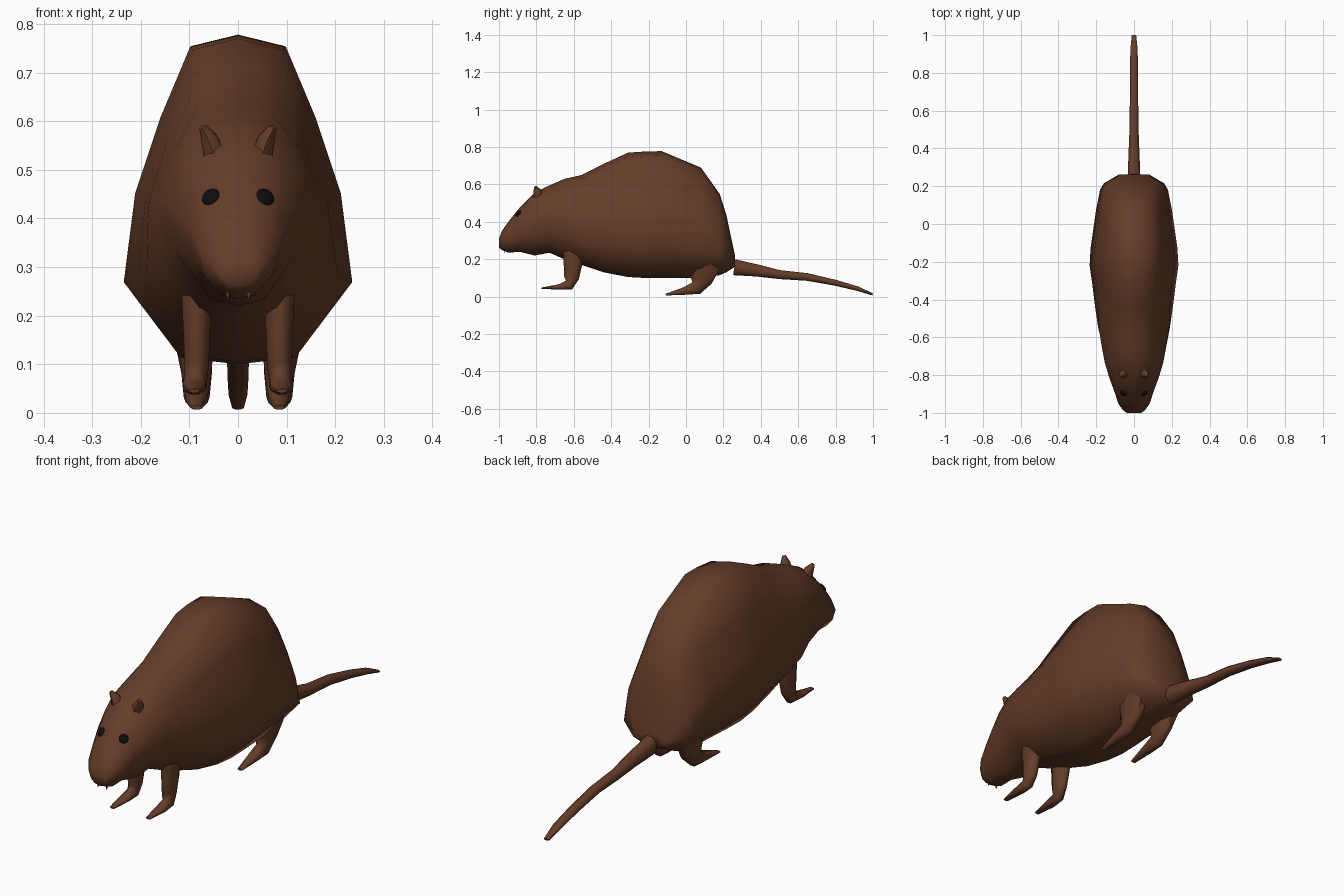
import bpy, bmesh, math
from mathutils import Vector

if "Cube" in bpy.data.objects:
    bpy.data.objects.remove(bpy.data.objects["Cube"], do_unlink=True)


def material(name, colour):
    mat = bpy.data.materials.new(name)
    mat.use_nodes = True
    mat.diffuse_color = colour
    mat.node_tree.nodes["Principled BSDF"].inputs["Base Color"].default_value = colour
    return mat


fur = material("brown fur", (0.13, 0.046, 0.022, 1))
black = material("eye black", (0.004, 0.004, 0.004, 1))


def finish(name, bm, mat, mirror=False, angle=60):
    bmesh.ops.recalc_face_normals(bm, faces=bm.faces)
    mesh = bpy.data.meshes.new(name)
    bm.to_mesh(mesh)
    bm.free()
    mesh.materials.append(mat)
    obj = bpy.data.objects.new(name, mesh)
    bpy.context.collection.objects.link(obj)
    bpy.ops.object.select_all(action="DESELECT")
    obj.select_set(True)
    bpy.context.view_layer.objects.active = obj
    bpy.ops.object.shade_smooth_by_angle(angle=math.radians(angle))
    if mirror:
        mod = obj.modifiers.new("mirror", "MIRROR")
        mod.use_mirror_merge = False
    return obj


def loft(name, rings, mat, mirror=False, angle=60):
    """Skin a list of equal-length rings and cap both ends."""
    bm = bmesh.new()
    loops = [[bm.verts.new(p) for p in ring] for ring in rings]
    n = len(loops[0])
    for a, b in zip(loops, loops[1:]):
        for i in range(n):
            j = (i + 1) % n
            bm.faces.new((a[i], a[j], b[j], b[i]))
    bm.faces.new(loops[0])
    bm.faces.new(loops[-1])
    return finish(name, bm, mat, mirror, angle)


def limb(name, stations, sides=8, mirror=True):
    """Elliptical tube through (x, y, z, half width, half depth) stations."""
    centres = [Vector(s[:3]) for s in stations]
    last = len(centres) - 1
    rings = []
    for i, (c, s) in enumerate(zip(centres, stations)):
        tangent = centres[min(i + 1, last)] - centres[max(i - 1, 0)]
        depth = tangent.cross(Vector((1, 0, 0))).normalized()
        side = depth.cross(tangent).normalized()
        ring = []
        for k in range(sides):
            a = 2 * math.pi * (k + 0.5) / sides
            ring.append(c + side * s[3] * math.cos(a) + depth * s[4] * math.sin(a))
        rings.append(ring)
    return loft(name, rings, fur, mirror)


# Body and head: half outlines from back to belly, blended along the length
head_outline = [(0, 1), (.35, .97), (.72, .84), (.98, .58), (.8, .27), (.4, .04), (0, 0)]
body_outline = [(0, 1), (.42, .965), (.68, .75), (.9, .52), (1, .25), (.5, .02), (0, 0)]
# y, belly z, back z, half width, blend from head to body
sections = [
    (-1, .262, .31, .04, 0),
    (-.985, .25, .35, .06, 0),
    (-.95, .235, .4, .085, 0),
    (-.89, .24, .475, .105, 0),
    (-.81, .22, .555, .135, 0),
    (-.73, .235, .595, .16, .1),
    (-.65, .2, .63, .18, .4),
    (-.56, .17, .65, .2, .7),
    (-.44, .13, .71, .21, .9),
    (-.31, .105, .77, .222, 1),
    (-.22, .1, .776, .235, 1),
    (-.13, .1, .778, .23, 1),
    (.08, .1, .69, .2, 1),
    (.18, .115, .55, .18, 1),
    (.215, .13, .44, .16, 1),
    (.262, .16, .22, .08, 1),
]
rings = []
for y, low, high, width, t in sections:
    half = []
    for h, b in zip(head_outline, body_outline):
        u, v = Vector(h).lerp(Vector(b), t)
        half.append((u * width, y, low + v * (high - low)))
    rings.append(half + [(-x, q, z) for x, q, z in half[-2:0:-1]])
body = loft("body", rings, fur)

# Legs with flat pointed feet
limb("front_legs", [
    (.085, -.6, .27, .035, .06), (.085, -.605, .17, .03, .053),
    (.085, -.612, .1, .027, .043), (.088, -.625, .062, .025, .03),
    (.09, -.68, .052, .025, .015), (.09, -.772, .045, .012, .004)])
limb("hind_legs", [
    (.1, .12, .27, .06, .1), (.09, .09, .15, .042, .09),
    (.085, .08, .09, .034, .066), (.085, .055, .046, .029, .04),
    (.085, -.01, .03, .025, .022), (.085, -.108, .011, .012, .005)])

# Tail
limb("tail", [
    (0, .258, .157, .036, .046), (0, .38, .14, .031, .035),
    (0, .5, .118, .026, .026), (0, .65, .105, .024, .022),
    (0, .8, .074, .023, .017), (0, .92, .042, .021, .013),
    (0, .998, .012, .013, .006)], mirror=False)

# Ears
limb("ears", [
    (.048, -.79, .53, .026, .028), (.06, -.795, .565, .019, .022),
    (.073, -.805, .588, .008, .008)], sides=6)

# Front teeth
limb("teeth", [(.024, -.965, .27, .011, .008), (.021, -.97, .234, .002, .002)], sides=4)

# Eyes: flattened beads seated on the face
bpy.context.view_layer.update()
hit, spot, normal, _ = body.ray_cast(Vector((.056, -2, .444)), Vector((0, 1, 0)))
bm = bmesh.new()
bmesh.ops.create_uvsphere(bm, u_segments=12, v_segments=8, radius=.02)
bmesh.ops.scale(bm, vec=(1, 1, .4), verts=bm.verts)
turn = normal.to_track_quat("Z", "Y").to_matrix()
bmesh.ops.rotate(bm, matrix=turn, verts=bm.verts)
bmesh.ops.translate(bm, vec=spot, verts=bm.verts)
finish("eyes", bm, black, mirror=True)
